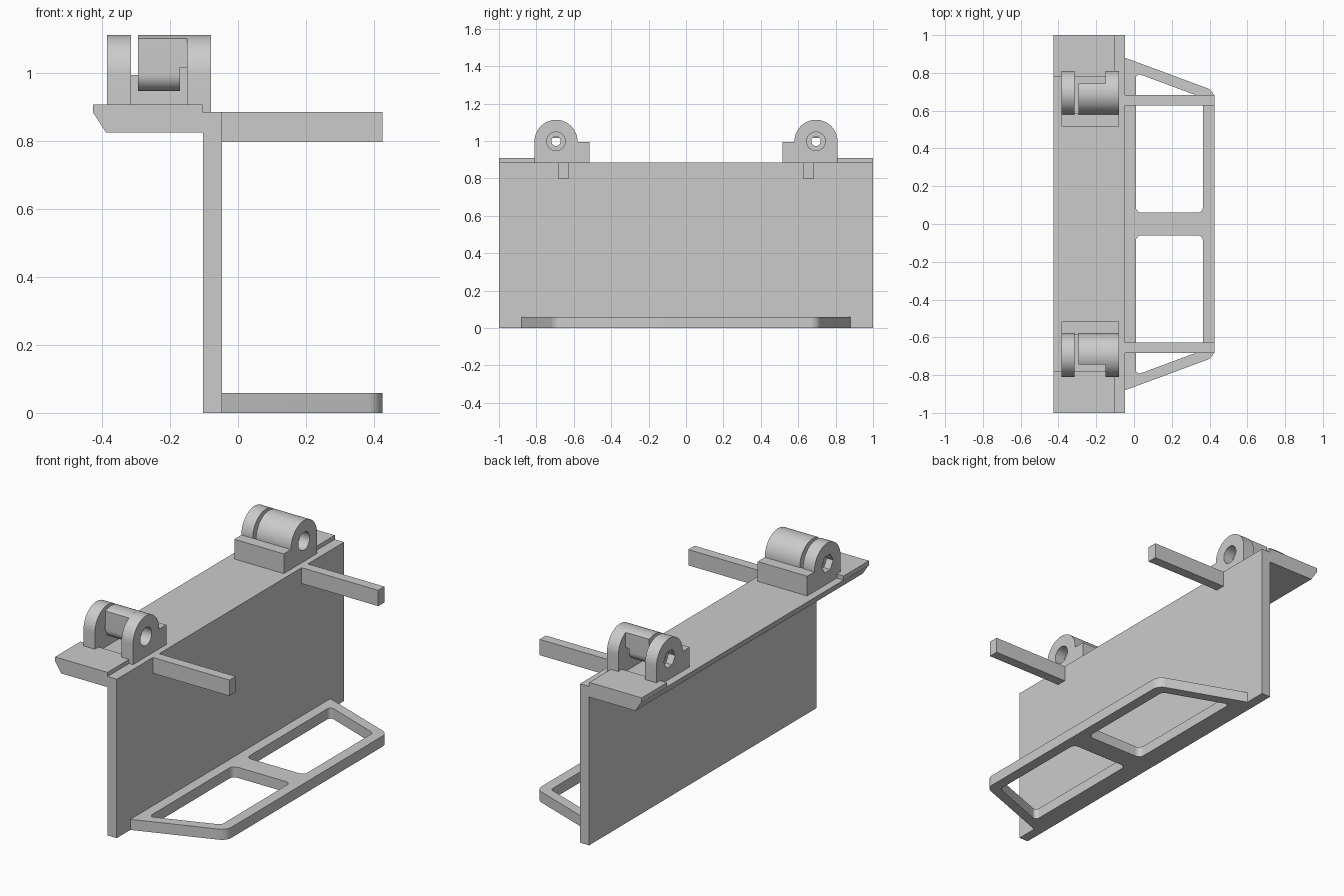
import bpy, bmesh, math
from mathutils import Vector

if "Cube" in bpy.data.objects:
    bpy.data.objects.remove(bpy.data.objects["Cube"], do_unlink=True)

# One plain light grey finish
grey = bpy.data.materials.new("plain light grey")
grey.use_nodes = True
GREY = (0.6, 0.6, 0.6, 1)
grey.diffuse_color = GREY
grey.node_tree.nodes["Principled BSDF"].inputs["Base Color"].default_value = GREY
parts = []


def prism(name, loops, axis, lo, hi, mirror=False):
    """Extrude closed outlines (first outer, rest holes) along an axis."""
    curve = bpy.data.curves.new(name, "CURVE")
    curve.dimensions = "2D"
    curve.fill_mode = "BOTH"
    curve.extrude = (hi - lo) / 2
    for loop in loops:
        spline = curve.splines.new("POLY")
        spline.points.add(len(loop) - 1)
        for p, (u, v) in zip(spline.points, loop):
            p.co = (u, v, 0, 1)
        spline.use_cyclic_u = True
    temp = bpy.data.objects.new(name + "_outline", curve)
    bpy.context.collection.objects.link(temp)
    deps = bpy.context.evaluated_depsgraph_get()
    mesh = bpy.data.meshes.new_from_object(temp.evaluated_get(deps))
    bpy.data.objects.remove(temp, do_unlink=True)
    bpy.data.curves.remove(curve)

    bm = bmesh.new()
    bm.from_mesh(mesh)
    for vert in bm.verts:
        u, v, w = vert.co
        w += (lo + hi) / 2
        vert.co = {"x": (w, u, v), "y": (u, w, v), "z": (u, v, w)}[axis]
    bmesh.ops.remove_doubles(bm, verts=bm.verts, dist=0.0002)
    bmesh.ops.recalc_face_normals(bm, faces=bm.faces)
    bm.to_mesh(mesh)
    bm.free()
    mesh.name = name
    mesh.materials.clear()
    mesh.materials.append(grey)
    obj = bpy.data.objects.new(name, mesh)
    bpy.context.collection.objects.link(obj)
    if mirror:
        mod = obj.modifiers.new("Mirror", "MIRROR")
        mod.use_axis = (False, True, False)
        mod.use_mirror_merge = False
    parts.append(obj)


def rect(u0, u1, v0, v1):
    return [(u0, v0), (u1, v0), (u1, v1), (u0, v1)]


def arc(center, r, a0, a1, n):
    angles = [math.radians(a0 + (a1 - a0) * i / n) for i in range(n + 1)]
    return [(center[0] + r * math.cos(a), center[1] + r * math.sin(a)) for a in angles]


def ring(center, r, n):
    return arc(center, r, 0, 360, n)[:-1]


def fillet(points, radii, n=10):
    """Round the corners of a polygon, one radius per corner."""
    out = []
    for i, r in enumerate(radii):
        p = Vector(points[i])
        if r == 0:
            out.append(tuple(p))
            continue
        a = (Vector(points[i - 1]) - p).normalized()
        b = (Vector(points[(i + 1) % len(points)]) - p).normalized()
        half = a.angle(b) / 2
        c = p + (a + b).normalized() * (r / math.sin(half))
        tangent = r / math.tan(half)
        start, end = p + a * tangent - c, p + b * tangent - c
        for k in range(n + 1):
            d = start.lerp(end, k / n).normalized() * r
            out.append(tuple(c + d))
    return out


# Upright panel and bevelled top flange in one profile
TOP = 0.885
LEFT, RIGHT = -0.427, 0.425
FACE = -0.047
prism("panel_and_flange",
      [[(LEFT, TOP), (FACE, TOP), (FACE, 0), (-0.103, 0),
        (-0.103, 0.826), (-0.389, 0.826)]], "y", -1, 1)

# Raised pads at the flange ends
prism("end_pad", [rect(LEFT, -0.104, TOP - 0.002, 0.908)], "y", 0.777, 1, True)

# Upper support arms
prism("support_arm", [rect(0.627, 0.682, 0.797, TOP)], "x", FACE - 0.002, RIGHT, True)

# Foot frame with two rounded windows
outline = fillet([(FACE, -0.88), (RIGHT, -0.705), (RIGHT, 0.705), (FACE, 0.88)],
                 [0, 0.06, 0.06, 0])
windows = [fillet([(0.01, s * 0.06), (0.365, s * 0.06),
                   (0.365, s * 0.668), (0.01, s * 0.80)], [0.03, 0.03, 0.03, 0.02])
           for s in (1, -1)]
prism("foot_frame", [outline] + windows, "z", 0, 0.059)

# Hinges: profiles in the y-z plane around the pin axis
AXIS = (0.695, 0.998)
R, BORE, PIN = 0.115, 0.05, 0.025
inner, outer = AXIS[0] - R, AXIS[0] + R
base = TOP - 0.002
lug = [(inner, base), (outer, base)] + arc(AXIS, R, 0, 180, 32)
pin_hole = ring(AXIS, PIN, 24)

prism("hinge_block", [rect(0.517, inner + 0.004, base, 0.995)],
      "x", -0.385, -0.08, True)
prism("left_lug_outer", [lug, ring(AXIS, BORE, 6)], "x", -0.385, -0.345, True)
prism("left_lug_inner", [lug, pin_hole], "x", -0.345, -0.315, True)
prism("right_lug_inner", [lug, pin_hole], "x", -0.15, -0.14, True)
prism("right_lug_outer", [lug, ring(AXIS, BORE, 32)], "x", -0.14, -0.08, True)

# Knuckle between the lugs: flat outer face, round underside
flat_angle = math.degrees(math.acos(BORE / R))
crown = arc(AXIS, R, flat_angle, 180, 24)
knuckle = crown + [(inner, AXIS[1] - BORE)] + arc(AXIS, BORE, -90, 0, 12)
prism("hinge_knuckle", [knuckle, pin_hole], "x", -0.295, -0.17, True)

# Bridge joining the knuckle to the right lug above a small slot
SLOT = 1.017
bridge = crown + [(inner, base), (inner + 0.006, base), (inner + 0.006, SLOT),
                  (AXIS[0] + BORE, SLOT)]
prism("knuckle_bridge", [bridge], "x", -0.17, -0.15, True)

# Smooth the round surfaces, keep edges sharp
bpy.ops.object.select_all(action="DESELECT")
for obj in parts:
    obj.select_set(True)
bpy.context.view_layer.objects.active = parts[0]
bpy.ops.object.shade_smooth_by_angle(angle=math.radians(30))
